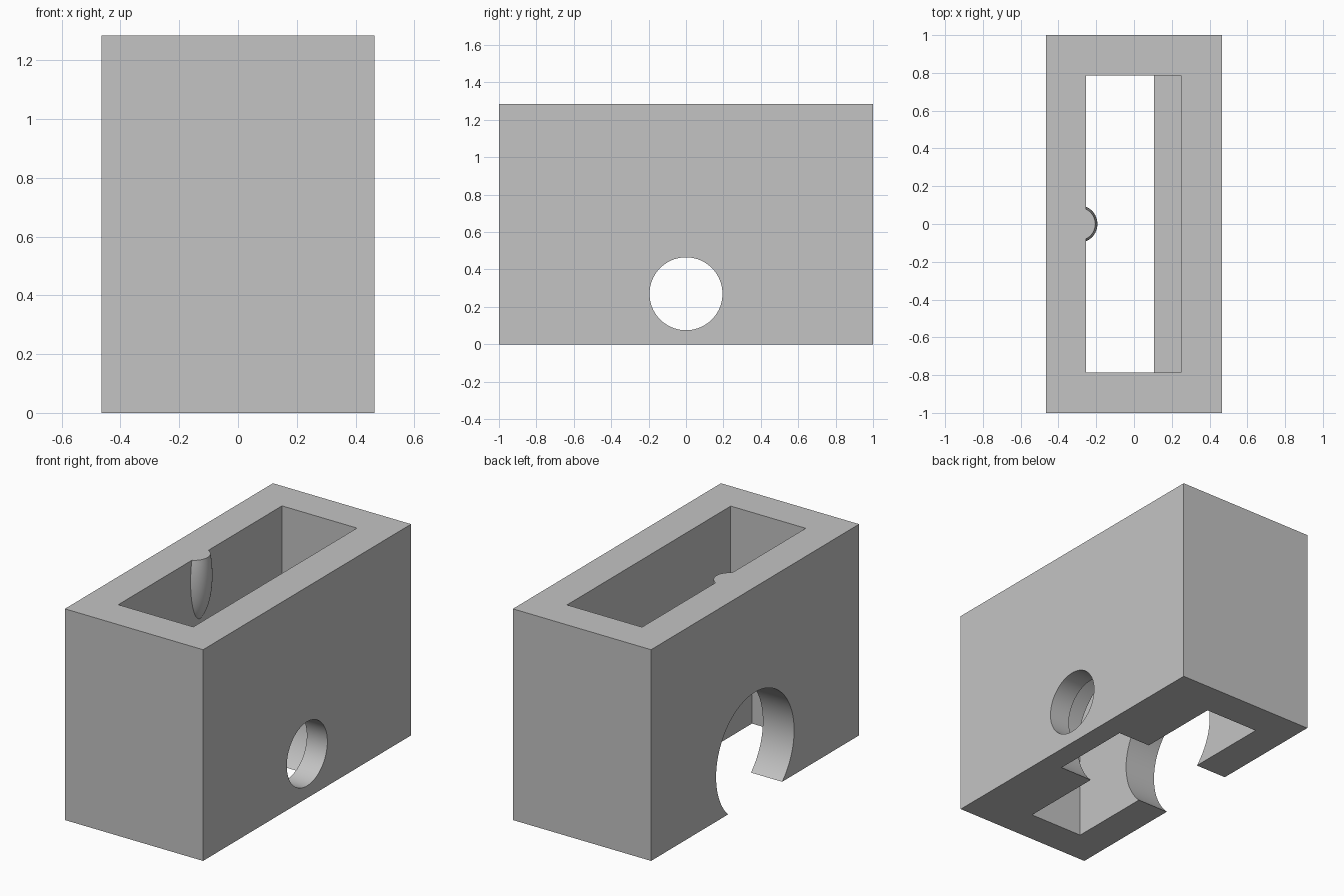
import bpy
import math

if "Cube" in bpy.data.objects:
    bpy.data.objects.remove(bpy.data.objects["Cube"], do_unlink=True)

HALF_X, HALF_Y, TOP = 0.465, 1.0, 1.285
SLOT_Y = 0.787
AXIS_Z = 0.27
LEDGE_Z = 0.76

grey = bpy.data.materials.new("plain grey")
grey.use_nodes = True
colour = (0.55, 0.55, 0.55, 1)
grey.diffuse_color = colour
grey.node_tree.nodes["Principled BSDF"].inputs["Base Color"].default_value = colour


def box(name, x0, x1, half_y, z0, z1):
    bpy.ops.mesh.primitive_cube_add(size=1, location=((x0 + x1) / 2, 0, (z0 + z1) / 2))
    ob = bpy.context.object
    ob.name = name
    ob.scale = (x1 - x0, 2 * half_y, z1 - z0)
    bpy.ops.object.transform_apply(location=True, rotation=True, scale=True)
    ob.data.materials.append(grey)
    return ob


def bore(name, x0, x1, radius):
    bpy.ops.mesh.primitive_cylinder_add(
        vertices=96, radius=radius, depth=x1 - x0,
        location=((x0 + x1) / 2, 0, AXIS_Z), rotation=(0, math.pi / 2, 0))
    ob = bpy.context.object
    ob.name = name
    bpy.ops.object.transform_apply(location=True, rotation=True, scale=True)
    ob.data.materials.append(grey)
    return ob


def combine(target, tool, operation):
    mod = target.modifiers.new(tool.name, "BOOLEAN")
    mod.operation = operation
    mod.solver = "EXACT"
    mod.object = tool
    bpy.ops.object.select_all(action="DESELECT")
    bpy.context.view_layer.objects.active = target
    target.select_set(True)
    bpy.ops.object.modifier_apply(modifier=mod.name)
    bpy.data.objects.remove(tool, do_unlink=True)


# Block, left over-tall until the top is trimmed
body = box("housing_block", -HALF_X, HALF_X, HALF_Y, 0, TOP + 0.3)

# Stepped vertical slot: wide above the ledge, narrow below
combine(body, box("upper_slot", -0.255, 0.25, SLOT_Y, LEDGE_Z, TOP + 0.5), "DIFFERENCE")
combine(body, box("lower_slot", -0.255, 0.107, SLOT_Y, -0.2, LEDGE_Z + 0.1), "DIFFERENCE")

# Stepped cross bore: large and open at the base, then a small through hole
combine(body, bore("large_bore", -HALF_X - 0.2, 0.327, 0.375), "DIFFERENCE")
combine(body, bore("small_bore", 0.2, HALF_X + 0.2, 0.195), "DIFFERENCE")

# Rounded bump on the slot wall
bpy.ops.mesh.primitive_uv_sphere_add(segments=64, ring_count=32, radius=1,
                                     location=(-0.2925, 0, 1.156))
bump = bpy.context.object
bump.name = "wall_bump"
bump.scale = (0.099, 0.099, 0.276)
bpy.ops.object.transform_apply(location=True, rotation=True, scale=True)
bump.data.materials.append(grey)
combine(body, bump, "UNION")

# Trim block and bump flush at the top
combine(body, box("top_trim", -1, 1, 2, TOP, TOP + 1), "DIFFERENCE")

bpy.ops.object.shade_smooth_by_angle(angle=math.radians(30))
